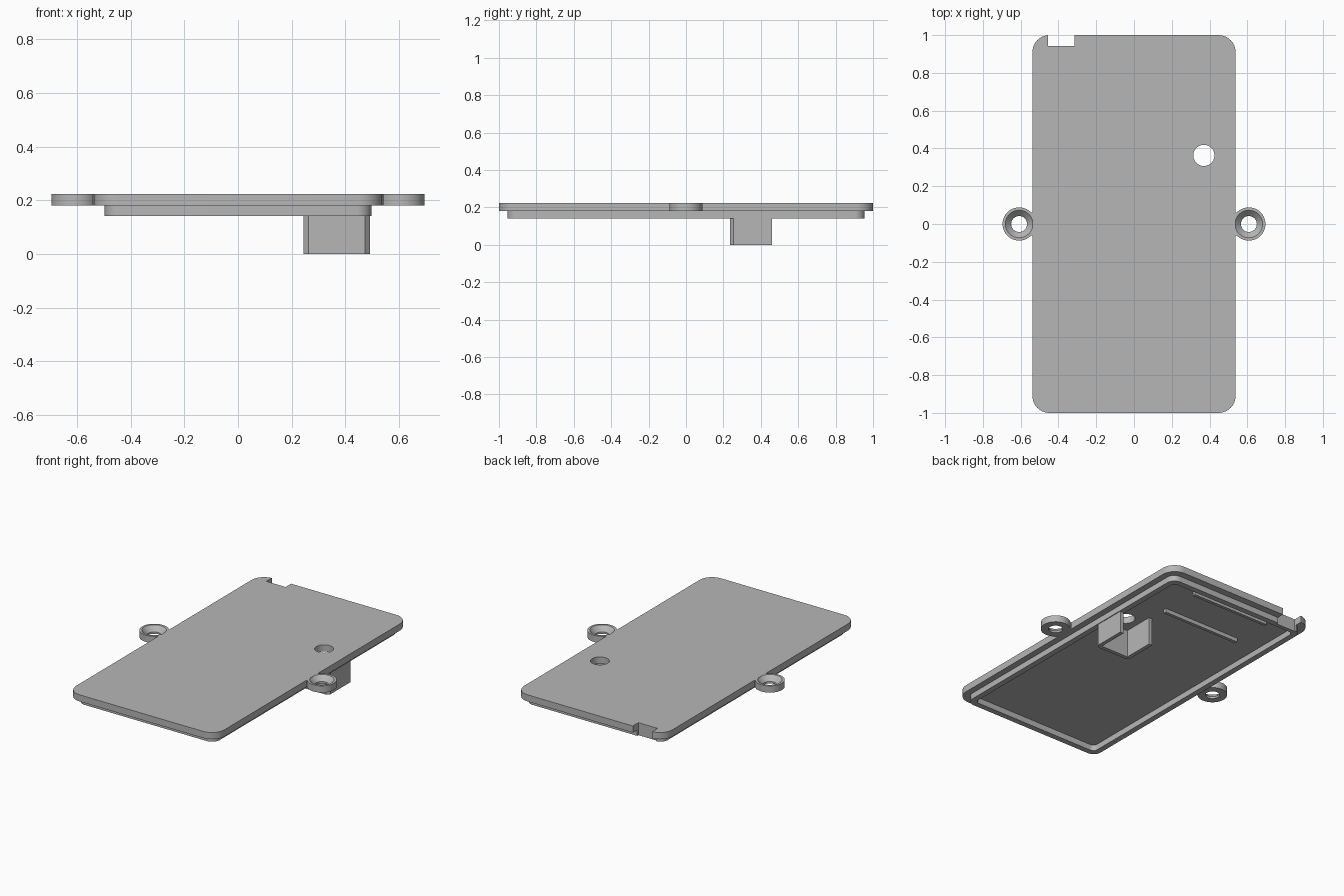
import bpy, bmesh
from math import sin, cos, pi, radians

if "Cube" in bpy.data.objects:
    bpy.data.objects.remove(bpy.data.objects["Cube"], do_unlink=True)

grey = bpy.data.materials.new("plain grey")
grey.use_nodes = True
colour = (0.47, 0.47, 0.47, 1)
grey.diffuse_color = colour
grey.node_tree.nodes["Principled BSDF"].inputs["Base Color"].default_value = colour

TOP, PLATE_BOTTOM, LIP_BOTTOM = 0.224, 0.18, 0.142


def arc(cx, cy, r, a0, a1, n):
    angles = [radians(a0 + (a1 - a0) * i / n) for i in range(n + 1)]
    return [(cx + r * cos(a), cy + r * sin(a)) for a in angles]


def rounded_rect(hx, hy, r):
    pts = []
    for k, (sx, sy) in enumerate([(1, 1), (-1, 1), (-1, -1), (1, -1)]):
        pts += arc(sx * (hx - r), sy * (hy - r), r, 90 * k, 90 * k + 90, 10)
    return pts


def rect(x0, x1, y0, y1):
    return [(x0, y0), (x1, y0), (x1, y1), (x0, y1)]


def prism(name, pts, z0, z1):
    """Upright solid from a flat outline."""
    bm = bmesh.new()
    face = bm.faces.new([bm.verts.new((x, y, z0)) for x, y in pts])
    out = bmesh.ops.extrude_face_region(bm, geom=[face])
    for v in out["geom"]:
        if isinstance(v, bmesh.types.BMVert):
            v.co.z = z1
    bmesh.ops.recalc_face_normals(bm, faces=bm.faces)
    return finish(name, bm)


def cone(name, x, y, r0, r1, z0, z1):
    bm = bmesh.new()
    bmesh.ops.create_cone(bm, cap_ends=True, segments=40, radius1=r0, radius2=r1, depth=z1 - z0)
    bmesh.ops.translate(bm, verts=bm.verts, vec=(x, y, (z0 + z1) / 2))
    return finish(name, bm)


def finish(name, bm):
    mesh = bpy.data.meshes.new(name)
    bm.to_mesh(mesh)
    bm.free()
    mesh.materials.append(grey)
    obj = bpy.data.objects.new(name, mesh)
    bpy.context.collection.objects.link(obj)
    return obj


def cut(obj, cutter):
    """Subtract the cutter, then discard it."""
    mod = obj.modifiers.new("cut", "BOOLEAN")
    mod.operation, mod.solver, mod.object = "DIFFERENCE", "EXACT", cutter
    bpy.context.view_layer.objects.active = obj
    bpy.ops.object.modifier_apply(modifier=mod.name)
    bpy.data.objects.remove(cutter, do_unlink=True)


def notch():
    return prism("notch_cutter", rect(-0.455, -0.315, 0.943, 1.1), 0.1, 0.3)


# Cover plate with button hole and edge notch
plate = prism("cover_plate", rounded_rect(0.538, 1.0, 0.09), PLATE_BOTTOM, TOP)
cut(plate, cone("hole_cutter", 0.37, 0.363, 0.056, 0.056, 0.1, 0.3))
cut(plate, notch())

# Raised rim on the underside
lip = prism("locating_lip", rounded_rect(0.497, 0.955, 0.055), LIP_BOTTOM, PLATE_BOTTOM)
cut(lip, prism("lip_cutter", rounded_rect(0.46, 0.918, 0.03), 0.1, 0.3))
cut(lip, notch())
parts = [plate, lip]

# Screw tabs with countersunk holes
for side, s in (("left", 1), ("right", -1)):
    outline = [(0.53, -0.066)] + arc(0.608, 0, 0.088, -138, 138, 40) + [(0.53, 0.066)]
    tab = prism(side + "_screw_tab", [(s * x, y) for x, y in outline], PLATE_BOTTOM, TOP)
    cut(tab, cone("bore_cutter", s * 0.608, 0, 0.042, 0.042, 0.1, 0.3))
    cut(tab, cone("sink_cutter", s * 0.608, 0, 0.040, 0.074, 0.19, TOP + 0.001))
    parts.append(tab)

# Underside stiffening ribs
for name, y in (("inner_rib", 0.60), ("outer_rib", 0.87)):
    parts.append(prism(name, rect(-0.29, 0.265, y - 0.01, y + 0.01), 0.155, PLATE_BOTTOM))

# U-shaped button holder, open to the back, chamfered at the front
x0, x1, y0, y1, t, c = 0.245, 0.492, 0.235, 0.46, 0.025, 0.018
holder = [(x0, y1), (x0, y0 + c), (x0 + c, y0), (x1 - c, y0), (x1, y0 + c), (x1, y1),
          (x1 - t, y1), (x1 - t, y0 + t), (x0 + t, y0 + t), (x0 + t, y1)]
parts.append(prism("button_holder", holder, 0, PLATE_BOTTOM))

# Smooth round walls, keep edges crisp
bpy.ops.object.select_all(action="DESELECT")
for p in parts:
    p.select_set(True)
bpy.context.view_layer.objects.active = plate
bpy.ops.object.shade_smooth_by_angle(angle=radians(30))
